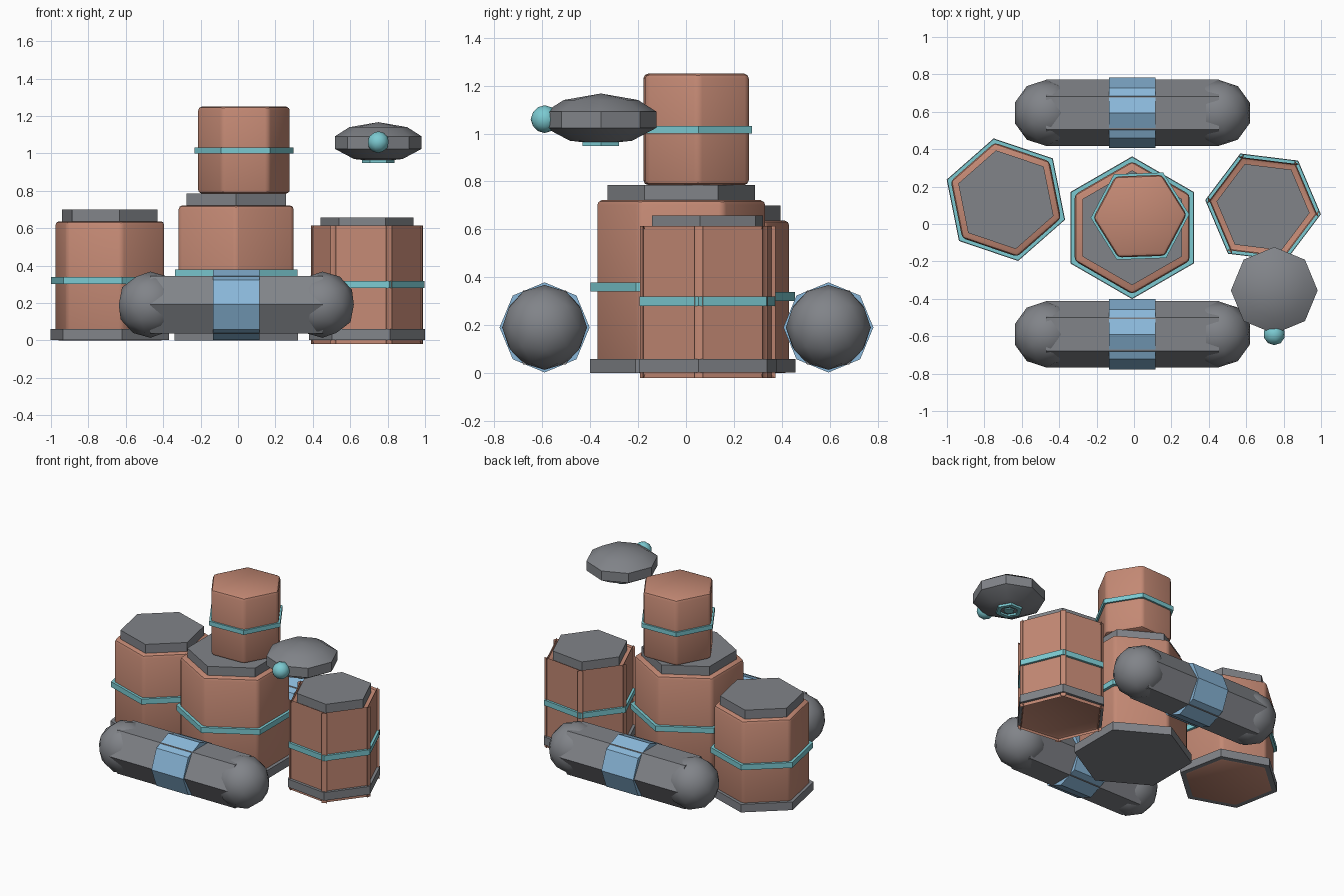
import bpy, bmesh, math
from mathutils import Matrix, Vector

cube = bpy.data.objects.get("Cube")
if cube:
    bpy.data.objects.remove(cube, do_unlink=True)


def material(name, rgb):
    m = bpy.data.materials.new(name)
    m.use_nodes = True
    m.diffuse_color = (*rgb, 1)
    m.node_tree.nodes["Principled BSDF"].inputs["Base Color"].default_value = (*rgb, 1)
    return m


COPPER = material("copper", (0.55, 0.25, 0.175))
GREY = material("steel grey", (0.22, 0.23, 0.25))
TEAL = material("teal", (0.20, 0.59, 0.64))
BLUE = material("light blue", (0.25, 0.47, 0.69))


def finish(name, bm, mat, smooth=None):
    bmesh.ops.recalc_face_normals(bm, faces=bm.faces)
    mesh = bpy.data.meshes.new(name)
    bm.to_mesh(mesh)
    bm.free()
    mesh.materials.append(mat)
    obj = bpy.data.objects.new(name, mesh)
    bpy.context.collection.objects.link(obj)
    if smooth:
        bpy.ops.object.select_all(action='DESELECT')
        obj.select_set(True)
        bpy.context.view_layer.objects.active = obj
        bpy.ops.object.shade_smooth_by_angle(angle=math.radians(smooth))
    return obj


def prism(name, mat, sides, radius, bottom, top, at=(0, 0), turn=0, bevel=0):
    """Upright polygonal prism with one corner at the given angle."""
    bm = bmesh.new()
    bmesh.ops.create_cone(bm, cap_ends=True, segments=sides, radius1=radius,
                          radius2=radius, depth=top - bottom)
    spin = math.radians(turn - 90)
    bm.transform(Matrix.Translation((*at, (top + bottom) / 2)) @ Matrix.Rotation(spin, 4, 'Z'))
    if bevel:
        bmesh.ops.bevel(bm, geom=bm.edges[:], offset=bevel, segments=2,
                        profile=0.5, affect='EDGES')
    return finish(name, bm, mat, 40 if bevel else None)


def bar(name, mat, sides, radius, length, centre):
    """Polygonal prism lying along x, with a corner facing +y."""
    bm = bmesh.new()
    bmesh.ops.create_cone(bm, cap_ends=True, segments=sides, radius1=radius,
                          radius2=radius, depth=length)
    bm.transform(Matrix.Translation(centre) @ Matrix.Rotation(math.pi / 2, 4, 'Y'))
    return finish(name, bm, mat)


def ball(name, mat, radius, centre):
    bm = bmesh.new()
    bmesh.ops.create_icosphere(bm, subdivisions=2, radius=radius)
    bm.transform(Matrix.Translation(centre))
    return finish(name, bm, mat, 60)


def lathe(name, mat, sides, profile, centre, smooth):
    """Spin (radius, height) points about z."""
    bm = bmesh.new()
    pts = [bm.verts.new((r, 0, z)) for r, z in profile]
    edges = [bm.edges.new(p) for p in zip(pts, pts[1:])]
    bmesh.ops.spin(bm, geom=pts + edges, cent=(0, 0, 0), axis=(0, 0, 1),
                   angle=math.tau, steps=sides, use_duplicate=False)
    bmesh.ops.remove_doubles(bm, verts=bm.verts, dist=0.0005)
    bm.transform(Matrix.Translation(centre))
    return finish(name, bm, mat, smooth)


# Standing hexagonal tanks: body, foot, band and lid
def tank(name, at, turn, radius, height, band_z, foot_gap, body_z):
    prism(name + "_body", COPPER, 6, radius, body_z, height, at, turn, 0.02)
    prism(name + "_foot", GREY, 6, radius * 1.075, foot_gap, 0.06, at, turn)
    prism(name + "_band", TEAL, 6, radius * 1.065, band_z - 0.019, band_z + 0.019, at, turn)
    prism(name + "_lid", GREY, 6, radius * 0.865, height - 0.005, height + 0.063, at, turn)


tank("centre_tank", (-0.01, -0.02), 90, 0.355, 0.722, 0.36, 0, 0.01)
tank("right_tank", (-0.685, 0.13), 101.3, 0.311, 0.637, 0.32, 0.003, 0)
tank("left_tank", (0.69, 0.09), -7, 0.29, 0.595, 0.30, 0.003, 0)

# Smaller tank stacked on the centre one
STACK = (0.032, 0.042)
prism("upper_tank_body", COPPER, 6, 0.25, 0.785, 1.25, STACK, 2, 0.02)
prism("upper_tank_band", TEAL, 6, 0.264, 1.0, 1.031, STACK, 2)

# Lying capsules at front and back
for side, y in (("front", -0.59), ("back", 0.594)):
    c = Vector((-0.009, y, 0.191))
    bar(side + "_capsule_body", GREY, 6, 0.178, 0.925, c)
    bar(side + "_capsule_strap", BLUE, 8, 0.188, 0.25, c)
    for end, dx in (("right", -0.46), ("left", 0.46)):
        ball(f"{side}_capsule_{end}_end", GREY, 0.177, c + Vector((dx, 0, 0)))

# Hovering drone with an eye and an underside emitter
HUB = Vector((0.75, -0.355, 1.06))
hull = [(0, 0.107), (0.155, 0.08), (0.232, 0.031), (0.232, -0.036), (0.13, -0.09), (0, -0.105)]
lathe("drone_hull", GREY, 8, hull, HUB, 35)
ball("drone_eye", TEAL, 0.058, HUB + Vector((0, -0.235, 0)))
ring = [(0.06, -0.092), (0.088, -0.092), (0.088, -0.111), (0.06, -0.111), (0.06, -0.092)]
lathe("drone_emitter_ring", TEAL, 6, ring, HUB, 30)
prism("drone_emitter_core", TEAL, 6, 0.035, HUB.z - 0.109, HUB.z - 0.1, HUB.xy, 0)
